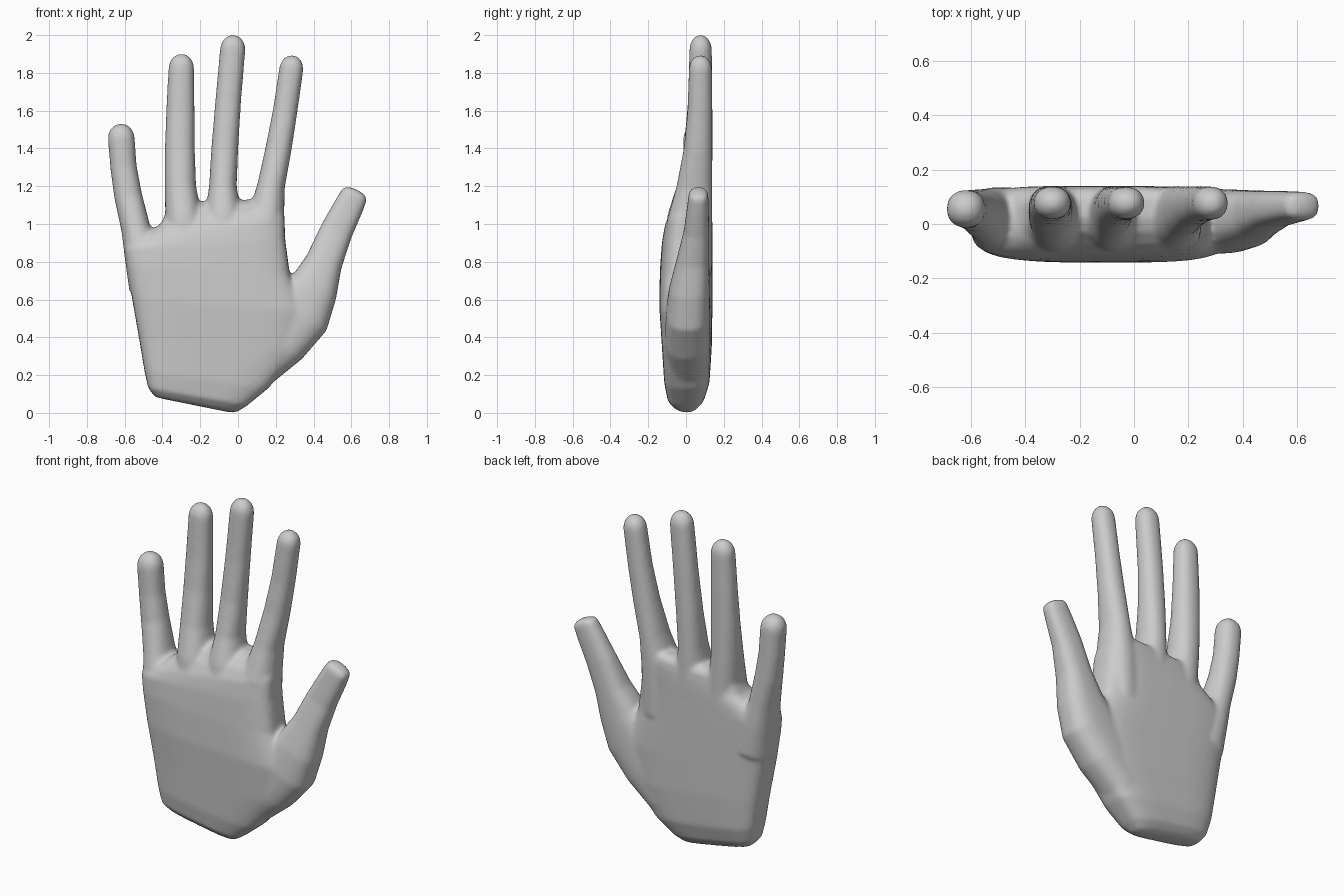
import bpy, bmesh
from math import sin, cos, pi, radians
from mathutils import Vector

bm = bmesh.new()
SIDES = 40


def spow(v, e):
    return (abs(v) ** e) * (1 if v >= 0 else -1)


def loft(sections, power):
    """Skin superellipse rings; each section is (left x,z, right x,z, front y, back y)."""
    rings = []
    for xl, zl, xr, zr, y0, y1 in sections:
        a, b = Vector((xl, 0, zl)), Vector((xr, 0, zr))
        mid, half = (a + b) / 2, (b - a) / 2
        ring = []
        for i in range(SIDES):
            t = 2 * pi * i / SIDES
            p = mid + half * spow(cos(t), 2 / power)
            p.y = (y0 + y1) / 2 + (y1 - y0) / 2 * spow(sin(t), 2 / power)
            ring.append(bm.verts.new(p))
        rings.append(ring)
    for r, s in zip(rings, rings[1:]):
        for i in range(SIDES):
            j = (i + 1) % SIDES
            bm.faces.new((r[i], r[j], s[j], s[i]))
    bm.faces.new(rings[0][::-1])
    bm.faces.new(rings[-1])


def finger(stations, tip, power=2.2):
    """Tube through (x, z, half width, front y, back y) with a rounded tip of given length."""
    pts = [Vector((s[0], s[1])) for s in stations]
    out = []
    for i, (x, z, w, y0, y1) in enumerate(stations):
        d = (pts[min(i + 1, len(pts) - 1)] - pts[max(i - 1, 0)]).normalized()
        n = Vector((d.y, -d.x)) * w
        out.append((x - n.x, z - n.y, x + n.x, z - -n.y, y0, y1))
    ym, yh = (y0 + y1) / 2, (y1 - y0) / 2
    for a in (20, 40, 58, 74, 85):
        c = pts[-1] + d * tip * sin(radians(a))
        k = cos(radians(a))
        out.append((c.x - n.x * k, c.y - n.y * k, c.x + n.x * k, c.y + n.y * k,
                    ym - yh * k, ym + yh * k))
    loft(out, power)


# palm, from the heel up to the webs
loft([
    (-0.40, 0.075, -0.03, 0.000, -0.02, 0.035),
    (-0.44, 0.085, 0.00, 0.008, -0.06, 0.06),
    (-0.475, 0.13, 0.05, 0.04, -0.098, 0.095),
    (-0.495, 0.22, 0.16, 0.13, -0.116, 0.125),
    (-0.525, 0.40, 0.32, 0.32, -0.128, 0.137),
    (-0.56, 0.60, 0.36, 0.54, -0.142, 0.14),
    (-0.59, 0.78, 0.275, 0.73, -0.138, 0.14),
    (-0.602, 0.87, 0.25, 0.92, -0.128, 0.14),
    (-0.53, 0.92, 0.247, 1.03, -0.112, 0.14),
    (-0.41, 1.00, 0.235, 1.09, -0.08, 0.138),
    (-0.37, 1.08, 0.21, 1.12, -0.03, 0.13),
    (-0.35, 1.11, 0.19, 1.135, 0.02, 0.10),
], 3.8)

# index, middle, ring and little fingers
finger([(0.13, 0.75, 0.11, -0.12, 0.138), (0.145, 1.02, 0.10, -0.10, 0.14),
        (0.175, 1.2, 0.073, -0.05, 0.14), (0.215, 1.4, 0.069, -0.012, 0.14),
        (0.25, 1.6, 0.065, 0.008, 0.14), (0.282, 1.82, 0.064, 0.015, 0.138)], 0.075)
finger([(-0.07, 0.9, 0.11, -0.12, 0.138), (-0.078, 1.06, 0.095, -0.095, 0.14),
        (-0.08, 1.2, 0.073, -0.05, 0.14), (-0.07, 1.4, 0.071, -0.012, 0.14),
        (-0.052, 1.65, 0.068, 0.01, 0.14), (-0.028, 1.925, 0.067, 0.018, 0.137)], 0.077)
finger([(-0.27, 0.85, 0.11, -0.12, 0.138), (-0.29, 1.04, 0.095, -0.095, 0.14),
        (-0.305, 1.2, 0.083, -0.05, 0.14), (-0.308, 1.4, 0.079, -0.012, 0.14),
        (-0.305, 1.6, 0.075, 0.008, 0.14), (-0.30, 1.825, 0.068, 0.018, 0.138)], 0.077)
finger([(-0.46, 0.68, 0.12, -0.12, 0.135), (-0.51, 0.86, 0.095, -0.105, 0.135),
        (-0.542, 0.98, 0.077, -0.07, 0.13), (-0.582, 1.15, 0.074, -0.03, 0.127),
        (-0.606, 1.3, 0.070, -0.016, 0.125), (-0.618, 1.455, 0.071, -0.014, 0.125)], 0.077)

# thumb with its broad base
finger([(0.09, 0.25, 0.13, -0.10, 0.125), (0.22, 0.385, 0.155, -0.112, 0.13),
        (0.325, 0.53, 0.172, -0.108, 0.128), (0.40, 0.66, 0.132, -0.088, 0.125),
        (0.456, 0.80, 0.098, -0.052, 0.123), (0.52, 0.96, 0.087, -0.012, 0.122),
        (0.585, 1.09, 0.079, 0.006, 0.12), (0.617, 1.155, 0.072, 0.014, 0.118)], 0.03, 2.6)

bmesh.ops.recalc_face_normals(bm, faces=bm.faces)
mesh = bpy.data.meshes.new("hand")
bm.to_mesh(mesh)
bm.free()
hand = bpy.data.objects.new("hand", mesh)
bpy.context.collection.objects.link(hand)

# fuse all parts into one skin and soften the joins
remesh = hand.modifiers.new("fuse", 'REMESH')
remesh.mode = 'VOXEL'
remesh.voxel_size = 0.012
remesh.use_smooth_shade = True
soften = hand.modifiers.new("soften", 'SMOOTH')
soften.factor = 0.5
soften.iterations = 8
